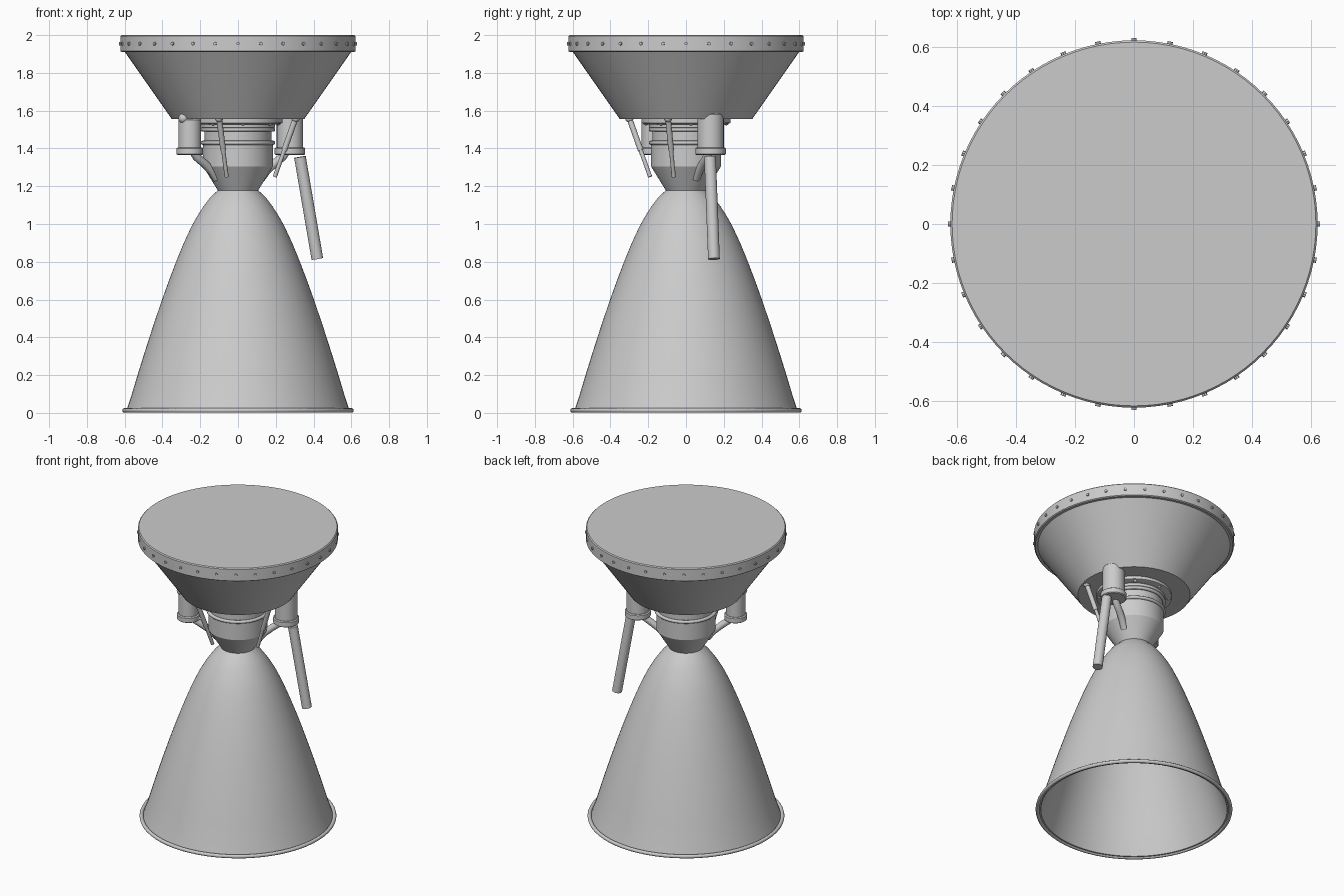
import bpy, math
from mathutils import Vector

if "Cube" in bpy.data.objects:
    bpy.data.objects.remove(bpy.data.objects["Cube"])


def finish(name, verts, faces, angle=30):
    me = bpy.data.meshes.new(name)
    me.from_pydata(verts, [], faces)
    me.update()
    ob = bpy.data.objects.new(name, me)
    bpy.context.collection.objects.link(ob)
    bpy.ops.object.select_all(action='DESELECT')
    ob.select_set(True)
    bpy.context.view_layer.objects.active = ob
    bpy.ops.object.mode_set(mode='EDIT')
    bpy.ops.mesh.select_all(action='SELECT')
    bpy.ops.mesh.normals_make_consistent(inside=False)
    bpy.ops.object.mode_set(mode='OBJECT')
    bpy.ops.object.shade_smooth_by_angle(angle=math.radians(angle))
    return ob


def lathe(name, profile, n=64, x=0, y=0, closed=False):
    """Revolve (radius, z) points; open profiles are capped at both ends."""
    verts = [(x + r * math.cos(2 * math.pi * i / n), y + r * math.sin(2 * math.pi * i / n), z)
             for r, z in profile for i in range(n)]
    m = len(profile)
    faces = []
    for j in range(m if closed else m - 1):
        a, b = j * n, ((j + 1) % m) * n
        faces += [(a + i, a + (i + 1) % n, b + (i + 1) % n, b + i) for i in range(n)]
    if not closed:
        faces += [tuple(range(n)), tuple(range((m - 1) * n, m * n))]
    return finish(name, verts, faces)


def tube(name, points, radius, n=20):
    """Round pipe swept along a short path."""
    pts = [Vector(p) for p in points]
    verts, faces = [], []
    for k, p in enumerate(pts):
        d = (pts[min(k + 1, len(pts) - 1)] - pts[max(k - 1, 0)]).normalized()
        u = d.cross(Vector((0, 1, 0))).normalized()
        v = d.cross(u)
        verts += [p + radius * (u * math.cos(2 * math.pi * i / n) + v * math.sin(2 * math.pi * i / n))
                  for i in range(n)]
    for k in range(len(pts) - 1):
        a, b = k * n, (k + 1) * n
        faces += [(a + i, a + (i + 1) % n, b + (i + 1) % n, b + i) for i in range(n)]
    faces += [tuple(range(n)), tuple(range((len(pts) - 1) * n, len(pts) * n))]
    return finish(name, verts, faces, 40)


def ball(name, loc, radius):
    bpy.ops.mesh.primitive_uv_sphere_add(segments=20, ring_count=12, radius=radius, location=loc)
    bpy.context.object.name = name
    bpy.ops.object.shade_smooth()


def ring(name, radius, z, thick):
    bpy.ops.mesh.primitive_torus_add(major_segments=64, minor_segments=12, major_radius=radius,
                                     minor_radius=thick, location=(0, 0, z))
    bpy.context.object.name = name
    bpy.ops.object.shade_smooth()


# nozzle bell: thin open shell with a rolled lip
bell = [(.105, 1.18), (.148, 1.14), (.185, 1.09), (.217, 1.04), (.245, .99), (.287, .9), (.328, .8),
        (.366, .7), (.402, .6), (.436, .5), (.469, .4), (.501, .3), (.532, .2), (.562, .1), (.592, .01)]
inner = [(r - .012, z) for r, z in reversed(bell)]
lathe("nozzle_bell", bell + inner, 96, closed=True)
ring("nozzle_lip", .601, .013, .012)

# combustion chamber with throat cone
lathe("combustion_chamber", [(.105, 1.175), (.185, 1.305), (.185, 1.42), (.178, 1.43),
                             (.178, 1.50), (.195, 1.51), (.195, 1.56)])
for i, z in enumerate((1.43, 1.50)):
    ring(f"chamber_ring_{i}", .186, z, .011)
lathe("chamber_flange", [(.215, 1.528), (.235, 1.535), (.235, 1.56)])
for i in range(8):
    a = math.radians(-83 + 45 * i)
    ball(f"flange_bolt_{i}", (.215 * math.cos(a), .215 * math.sin(a), 1.535), .013)

# thrust cone and mounting band
lathe("thrust_cone", [(.35, 1.555), (.602, 1.915)], 64)
lathe("mounting_band", [(.615, 1.91), (.622, 1.915), (.622, 1.994), (.616, 2.0)], 96)

# bolts around the band
for i in range(32):
    a = 2 * math.pi * i / 32
    bpy.ops.mesh.primitive_cylinder_add(vertices=8, radius=.009, depth=.02, rotation=(0, math.pi / 2, a),
                                        location=(.62 * math.cos(a), .62 * math.sin(a), 1.955))
    bpy.context.object.name = f"band_bolt_{i}"

# two pumps with base flange, top nub and elbow pipe into the throat
for name, x, y, r, top in (("large", .275, .13, .07, 1.60), ("small", -.255, -.175, .06, 1.57)):
    lathe(name + "_pump_body", [(r, 1.38), (r, top - .02), (r - .02, top)], 32, x, y)
    lathe(name + "_pump_flange", [(r + .004, 1.365), (r + .011, 1.37), (r + .011, 1.40), (r + .004, 1.405)], 32, x, y)
    ball(name + "_pump_nub", (x * 1.13, y * 1.18, top - .01), .027)
    tube(name + "_pump_elbow", [(x * .93, y * .93, 1.385), (x * .86, y * .86, 1.355), (x * .72, y * .72, 1.325),
                                (x * .56, y * .54, 1.285), (x * .44, y * .4, 1.24)], .022)

# turbine exhaust pipe
tube("exhaust_pipe", [(.328, .127, 1.355), (.42, .148, .815)], .031, 24)

# two slanted actuator struts
for i, (top, low) in enumerate((((-.10, -.30, 1.56), (-.06, -.19, 1.25)),
                                ((.305, -.095, 1.56), (.195, -.065, 1.25)))):
    t, b = Vector(top), Vector(low)
    tube(f"actuator_rod_{i}", [t, b], .011, 16)
    tube(f"actuator_sleeve_{i}", [t, t.lerp(b, .55)], .015, 16)
    ball(f"actuator_joint_{i}", t, .022)
